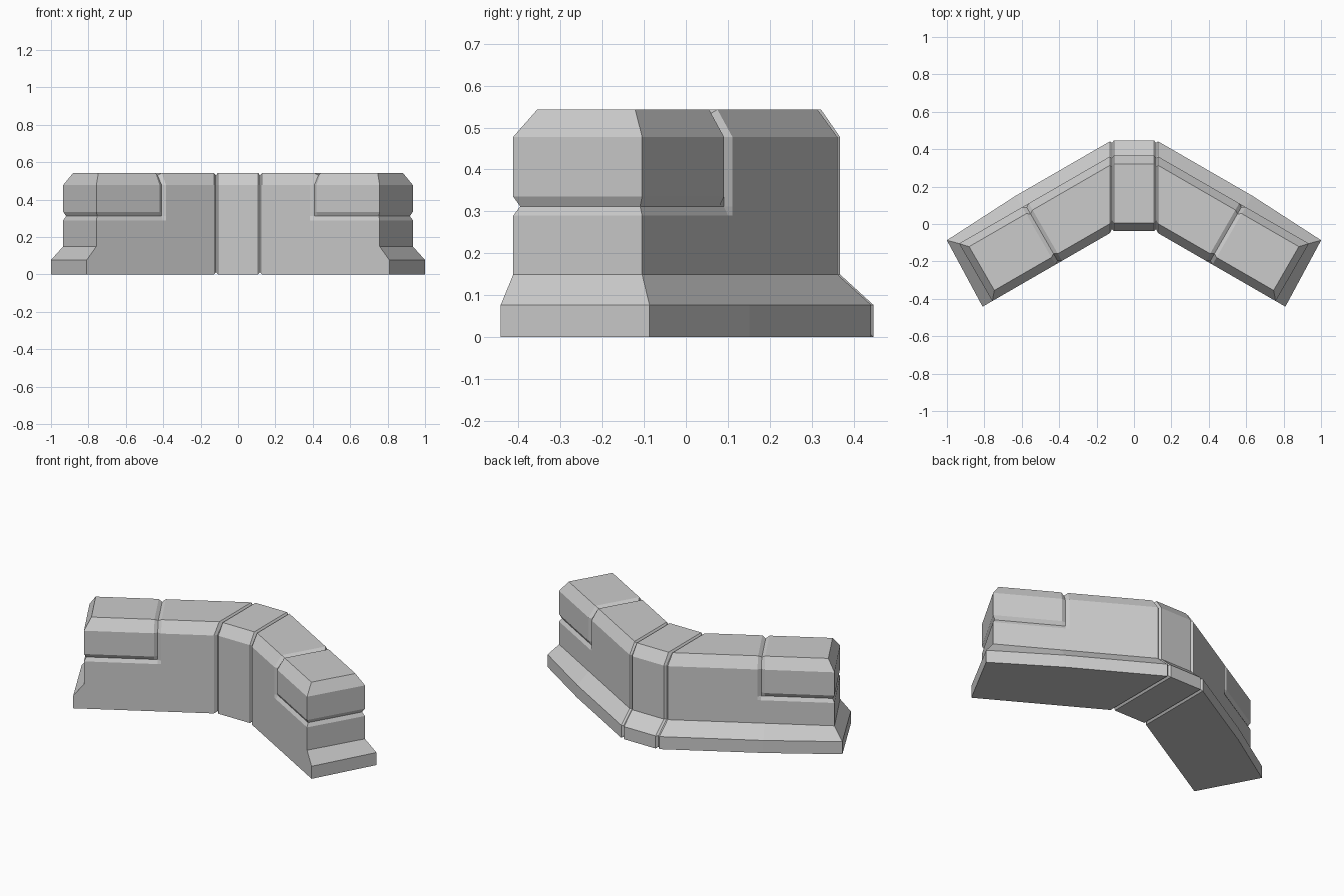
import bpy, bmesh, math

if "Cube" in bpy.data.objects:
    bpy.data.objects.remove(bpy.data.objects["Cube"])

C, S = math.cos(math.radians(30)), math.sin(math.radians(30))
D = 0.012                                    # groove depth

# Profile rows, bottom to top: height, front and back depth on wing,
# front and back y on centre block, wing end position front and back
ROWS = [
    (0.000, 0.022, 0.447, -0.038, 0.447, 0.922, 0.910),
    (0.077, 0.022, 0.447, -0.038, 0.447, 0.922, 0.910),
    (0.150, 0.022, 0.377, -0.038, 0.367, 0.862, 0.862),
    (0.290, 0.022, 0.377, -0.038, 0.367, 0.862, 0.862),
    (0.312, 0.022, 0.377, -0.038, 0.367, 0.862, 0.862),
    (0.335, 0.022, 0.377, -0.038, 0.367, 0.862, 0.862),
    (0.478, 0.022, 0.377, -0.038, 0.367, 0.862, 0.862),
    (0.543, 0.066, 0.336, 0.005, 0.322, 0.824, 0.824),
]
N = len(ROWS)


def wing(u, v, z):
    """Wing coordinates (along, depth, height) to world."""
    return (u * C + v * S, -u * S + v * C, z)


def ring(front, back):
    return front + back[::-1]


def centre_section(x):
    return ring([(x, r[3], r[0]) for r in ROWS], [(x, r[4], r[0]) for r in ROWS])


def joint_section(x, d=0.0):
    """Wing profile cut on a plane of constant x, shrunk by d."""
    f, b = [], []
    for i, r in enumerate(ROWS):
        z = r[0] + (d if i == 0 else -d if i == N - 1 else 0)
        for out, v in ((f, r[1] + d), (b, r[2] - d)):
            out.append(wing((x - v * S) / C, v, z))
    return ring(f, b)


def wing_section(u, grooved, end=False):
    """Square wing section; rows in 'grooved' are sunk."""
    f, b = [], []
    for i, r in enumerate(ROWS):
        d = D if i in grooved else 0
        z = r[0] - (d if i == N - 1 else 0)
        vb = r[2] - (0.022 if end and i < 2 else 0)
        f.append(wing(r[5] - d if end else u, r[1] + d, z))
        b.append(wing(r[6] - d if end else u, vb - d, z))
    return ring(f, b)


sections = [
    centre_section(0.0), centre_section(0.107),      # centre block
    joint_section(0.118, D), joint_section(0.129),   # joint groove
    wing_section(0.432, ()),                         # inner panel
    wing_section(0.452, range(4, N)),                # vertical groove
    wing_section(0.472, (4,)),                       # raised end panel
    wing_section(0.0, (4,), end=True),
]

# Loft one half of the wall and close its end
bm = bmesh.new()
rings = [[bm.verts.new(p) for p in s] for s in sections]
n = 2 * N
for a, b in zip(rings, rings[1:]):
    for i in range(n):
        j = (i + 1) % n
        bm.faces.new((a[i], b[i], b[j], a[j]))
last = rings[-1]
for i in range(N - 1):
    bm.faces.new((last[i], last[n - 1 - i], last[n - 2 - i], last[i + 1]))
bmesh.ops.recalc_face_normals(bm, faces=bm.faces)
mesh = bpy.data.meshes.new("angled_wall")
bm.to_mesh(mesh)
bm.free()

# Mirror to the other wing
wall = bpy.data.objects.new("angled_wall", mesh)
bpy.context.collection.objects.link(wall)
mod = wall.modifiers.new("mirror", 'MIRROR')
mod.use_axis[0] = True
mod.use_clip = True
